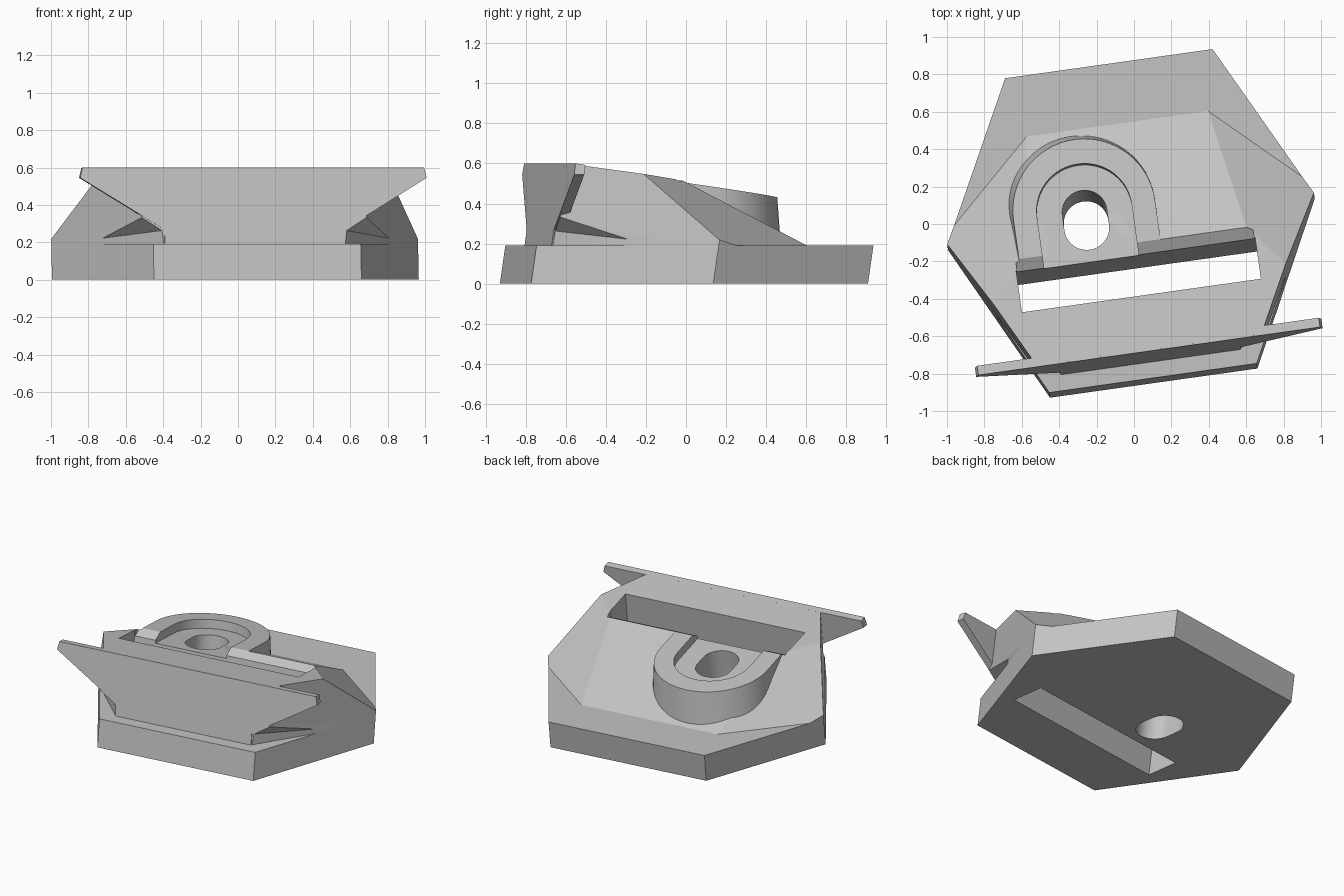
import bpy, bmesh, math
from mathutils import Matrix

if "Cube" in bpy.data.objects:
    bpy.data.objects.remove(bpy.data.objects["Cube"])

LEAN = 0.145          # backward lean of all extruded walls
PLATE = 0.19          # height of the hexagonal plate
PLACE = Matrix.Rotation(math.radians(8), 4, 'Z') @ Matrix.Translation((-0.014, 0, 0))

grey = bpy.data.materials.new("plain_grey")
grey.use_nodes = True
colour = (0.55, 0.55, 0.55, 1)
grey.diffuse_color = colour
grey.node_tree.nodes["Principled BSDF"].inputs["Base Color"].default_value = colour


def sloped_top(u, v):
    """Sloped top plane, for outlines given at ground level."""
    return 0.4907 - 0.142 * v


def height(h, u, v):
    return h(u, v) if callable(h) else h


def prism(outline, low, high, lean=LEAN, grow=None):
    """Extrude an outline between two heights; grow moves the foot points."""
    bm = bmesh.new()
    rings = []
    for h, foot in ((low, True), (high, False)):
        ring = []
        for u, v in outline:
            z = height(h, u, v)
            p, q = grow(u, v) if grow and foot else (u, v)
            ring.append(bm.verts.new((p, q + lean * z, z)))
        rings.append(ring)
    bottom, top = rings
    bm.faces.new(bottom)
    bm.faces.new(top)
    n = len(outline)
    for i in range(n):
        j = (i + 1) % n
        bm.faces.new((bottom[i], bottom[j], top[j], top[i]))
    bmesh.ops.recalc_face_normals(bm, faces=bm.faces)
    return bm


def trim(bm, point, normal):
    """Remove everything in front of a plane and close the cut."""
    geom = bm.verts[:] + bm.edges[:] + bm.faces[:]
    bmesh.ops.bisect_plane(bm, geom=geom, plane_co=point, plane_no=normal, clear_outer=True)
    bmesh.ops.holes_fill(bm, edges=[e for e in bm.edges if e.is_boundary], sides=0)
    bmesh.ops.recalc_face_normals(bm, faces=bm.faces)


def make(name, bm):
    mesh = bpy.data.meshes.new(name)
    bm.to_mesh(mesh)
    bm.free()
    mesh.materials.append(grey)
    obj = bpy.data.objects.new(name, mesh)
    obj.matrix_world = PLACE
    bpy.context.collection.objects.link(obj)
    return obj


def arc(cu, cv, r, start, end, steps=32):
    angles = [math.radians(start + (end - start) * i / steps) for i in range(steps + 1)]
    return [(cu + r * math.cos(a), cv + r * math.sin(a)) for a in angles]


def arch(cu, cv, r, front):
    return [(cu + r, front)] + arc(cu, cv, r, 0, 180) + [(cu - r, front)]


# hexagonal plate
hexagon = [(0.99, 0), (0.56, 0.84), (-0.56, 0.84), (-0.99, 0), (-0.56, -0.857), (0.56, -0.857)]
plate = make("base_plate", prism(hexagon, 0, PLATE))

# wedge body rising from the plate
bm = prism(hexagon, PLATE, 0.9)
trim(bm, (0, 0, 0.501), (0, LEAN, 1))
trim(bm, (0, 0.543, PLATE), (0, 0.505, 1))
for side in (1, -1):
    trim(bm, (side * 0.49, 0.543, PLATE), (side * 0.565, 0.608, 1))
trim(bm, (0, -0.765, 0), (0, -1, LEAN))
body = make("wedge_body", bm)

# rounded boss with a slightly spread foot
BOSS_U = -0.239


def spread(u, v):
    return BOSS_U + (u - BOSS_U) * 1.05 - 0.018, v + 0.02


boss = make("rounded_boss", prism(arch(BOSS_U, 0.11, 0.382, -0.2), PLATE,
                                  lambda u, v: 0.501 - LEAN * v, 0, spread))

# winged front blade: an upright outline given depth
half = [(0.485, PLATE), (0.485, 0.268), (0.935, 0.545), (0.922, 0.6)]
outline = half + [(-u, z) for u, z in reversed(half)]
bm = bmesh.new()
front = [bm.verts.new((u, -0.771 + LEAN * z, z)) for u, z in outline]
back = [bm.verts.new((u, -0.721 + LEAN * z, z - (0.007 if z > 0.59 else 0))) for u, z in outline]
bm.faces.new(front)
bm.faces.new(back)
for i in range(len(outline)):
    j = (i + 1) % len(outline)
    bm.faces.new((front[i], front[j], back[j], back[i]))
bmesh.ops.recalc_face_normals(bm, faces=bm.faces)
blade = make("winged_blade", bm)

# cutters: long slot, oval hole, arched recess
slot = make("slot_cutter", prism([(-0.645, -0.465), (0.645, -0.465),
                                  (0.645, -0.237), (-0.645, -0.237)], -0.1, 0.9))
oval = arc(BOSS_U, 0.037, 0.12, 0, 180) + arc(BOSS_U, -0.049, 0.12, 180, 360)
hole = make("hole_cutter", prism(oval, -0.1, 0.9))
recess = make("recess_cutter", prism(arch(BOSS_U, 0.04, 0.255, -0.35),
                                     lambda u, v: sloped_top(u, v) - 0.06, 0.9))

# cutter: bevel along the back rim of the slot
bm = bmesh.new()
section = [(-0.1, 0.5155), (-0.18, 0.478), (-0.25, 0.478), (-0.25, 0.7), (-0.1, 0.7)]
face = bm.faces.new([bm.verts.new((-0.64, v, z)) for v, z in section])
new = bmesh.ops.extrude_face_region(bm, geom=[face])["geom"]
bmesh.ops.translate(bm, vec=(1.28, 0, 0), verts=[g for g in new if isinstance(g, bmesh.types.BMVert)])
bmesh.ops.recalc_face_normals(bm, faces=bm.faces)
bevel = make("rim_bevel_cutter", bm)


# cutters: undercut notches below the wings
def notch_roof(u, v):
    return 0.265 + 0.714 * (abs(u) - 0.485) - 0.724 * (v + 0.743)


notch_plan = [(0.485, -0.85), (0.485, -0.743), (0.88, -0.272), (1.0, -0.5), (1.0, -0.85)]
notches = [make("notch_cutter", prism([(s * u, v) for u, v in notch_plan], 0.1, notch_roof, 0))
           for s in (1, -1)]

# apply the cuts
cuts = {plate: [slot, hole],
        body: notches + [slot, bevel, recess, hole],
        boss: [slot, bevel, recess, hole]}
for obj, cutters in cuts.items():
    for cutter in cutters:
        mod = obj.modifiers.new(cutter.name, 'BOOLEAN')
        mod.operation = 'DIFFERENCE'
        mod.solver = 'EXACT'
        mod.object = cutter
bpy.context.view_layer.update()
graph = bpy.context.evaluated_depsgraph_get()
for obj in cuts:
    mesh = bpy.data.meshes.new_from_object(obj.evaluated_get(graph))
    obj.modifiers.clear()
    obj.data = mesh
for cutter in [slot, hole, recess, bevel] + notches:
    bpy.data.objects.remove(cutter)

# smooth the curved walls, keep every crease sharp
bpy.ops.object.select_all(action='DESELECT')
for obj in (plate, body, boss, blade):
    obj.select_set(True)
bpy.context.view_layer.objects.active = body
bpy.ops.object.shade_smooth_by_angle(angle=math.radians(20))
